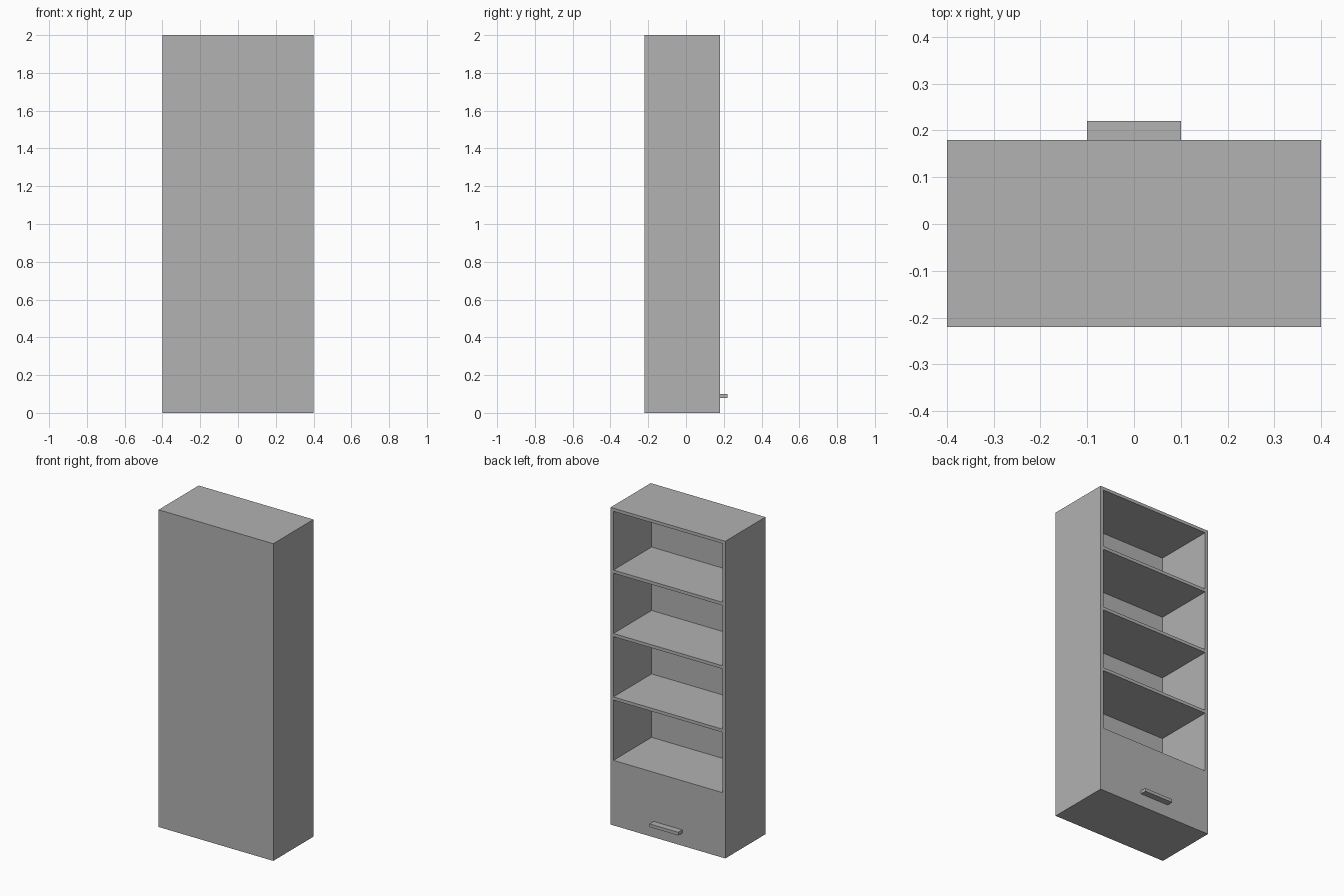
import bpy
from mathutils import Vector

default = bpy.data.objects.get("Cube")
if default:
    bpy.data.objects.remove(default, do_unlink=True)

WIDTH, HEIGHT = 0.8, 2.0
FRONT, BACK = -0.22, 0.18
BOARD = 0.02
SHELVES = [0.4, 0.8, 1.2, 1.6]

grey = bpy.data.materials.new("plain_grey")
grey.use_nodes = True
grey.diffuse_color = (0.445, 0.445, 0.445, 1)
grey.node_tree.nodes["Principled BSDF"].inputs["Base Color"].default_value = grey.diffuse_color


def box(name, low, high):
    """Box between two opposite corners."""
    low, high = Vector(low), Vector(high)
    bpy.ops.mesh.primitive_cube_add(size=1, location=(low + high) / 2)
    obj = bpy.context.object
    obj.name = name
    obj.scale = high - low
    bpy.ops.object.transform_apply(location=False, rotation=False, scale=True)
    obj.data.materials.append(grey)
    return obj


# Cabinet body with a solid-fronted drawer base
half = WIDTH / 2
cabinet = box("cabinet", (-half, FRONT, 0), (half, BACK, HEIGHT))

# Open compartments between the shelves
inner = half - BOARD
tops = [z - BOARD / 2 for z in SHELVES[1:]] + [HEIGHT - BOARD]
for shelf, top in zip(SHELVES, tops):
    cutter = box("compartment_cutter", (-inner, FRONT + BOARD, shelf + BOARD / 2),
                 (inner, BACK + 0.1, top))
    cutter.hide_render = True
    cut = cabinet.modifiers.new("compartment", 'BOOLEAN')
    cut.operation = 'DIFFERENCE'
    cut.solver = 'EXACT'
    cut.object = cutter
    bpy.context.view_layer.objects.active = cabinet
    bpy.ops.object.modifier_apply(modifier=cut.name)
    bpy.data.objects.remove(cutter, do_unlink=True)

# Drawer handle
box("drawer_handle", (-0.1, BACK, 0.08), (0.1, BACK + 0.04, 0.1))
